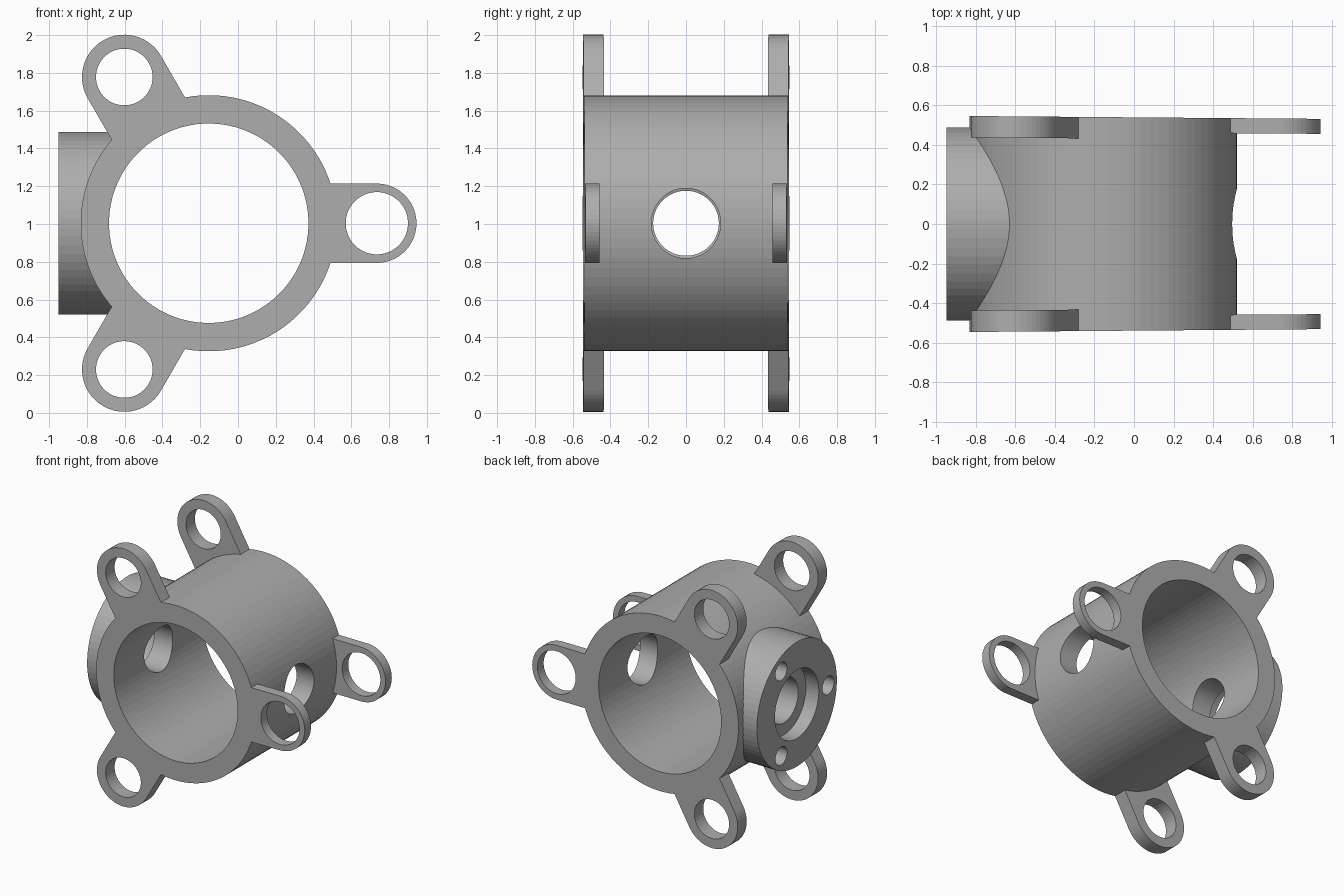
import bpy, bmesh, math
from math import cos, sin, pi
from mathutils import Matrix

cube = bpy.data.objects.get("Cube")
if cube:
    bpy.data.objects.remove(cube, do_unlink=True)

CX, CZ = -0.155, 1.004      # bore axis
HALF = 0.54                 # half length of the housing

grey = bpy.data.materials.new("machined_grey")
grey.use_nodes = True
colour = (0.42, 0.42, 0.42, 1)
grey.diffuse_color = colour
grey.node_tree.nodes["Principled BSDF"].inputs["Base Color"].default_value = colour


def prism(name, profile, y0, y1):
    """Extrude an (x, z) profile along y."""
    bm = bmesh.new()
    face = bm.faces.new([bm.verts.new((x, y0, z)) for x, z in profile])
    ext = bmesh.ops.extrude_face_region(bm, geom=[face])
    for v in ext["geom"]:
        if isinstance(v, bmesh.types.BMVert):
            v.co.y = y1
    bmesh.ops.recalc_face_normals(bm, faces=bm.faces)
    mesh = bpy.data.meshes.new(name)
    bm.to_mesh(mesh)
    bm.free()
    mesh.materials.append(grey)
    ob = bpy.data.objects.new(name, mesh)
    bpy.context.collection.objects.link(ob)
    return ob


def circle(x, z, r, n=64):
    return [(x + r * cos(2 * pi * (i + 0.5) / n), z + r * sin(2 * pi * (i + 0.5) / n))
            for i in range(n)]


def x_cylinder(name, y, z, r, x0, x1, n=64):
    """Cylinder along x, made as a y prism and turned."""
    ob = prism(name, circle(y, z, r, n), -x1, -x0)
    ob.data.transform(Matrix.Rotation(-pi / 2, 4, "Z"))
    # the turn maps (x, y) to (y, -x)
    ob.data.transform(Matrix.Diagonal((-1, -1, 1, 1)))
    return ob


def combine(target, other, operation):
    mod = target.modifiers.new("combine", "BOOLEAN")
    mod.operation = operation
    mod.solver = "EXACT"
    mod.object = other
    bpy.context.view_layer.objects.active = target
    bpy.ops.object.modifier_apply(modifier=mod.name)
    bpy.data.objects.remove(other, do_unlink=True)


def lug(angle, dist, r, hole, y0, y1):
    """Round-ended ear with an eye, pointing out from the bore axis."""
    outline = [(0.6, -r)]
    outline += [(dist + r * cos(a), r * sin(a))
                for a in (pi * (i / 28 - 0.5) for i in range(29))]
    outline += [(0.6, r)]
    c, s = cos(angle), sin(angle)
    turned = [(CX + u * c - v * s, CZ + u * s + v * c) for u, v in outline]
    ear = prism("lug", turned, y0, y1)
    eye = prism("eye", circle(CX + dist * c, CZ + dist * s, hole, 40), y0 - 0.1, y1 + 0.1)
    combine(ear, eye, "DIFFERENCE")
    return ear


# Main cylinder and side boss
housing = prism("lugged_housing", circle(CX, CZ, 0.678, 80), -HALF, HALF)
combine(housing, x_cylinder("boss", 0, CZ, 0.483, -0.95, -0.36), "UNION")

# Three lugs at each end; the +x pair is thinner with a larger eye
for angle, dist, r, hole, thick in ((0, 0.89, 0.21, 0.165, 0.077),
                                    (2 * pi / 3, 0.894, 0.224, 0.15, 0.108),
                                    (-2 * pi / 3, 0.894, 0.224, 0.15, 0.108)):
    for y0 in (-HALF, HALF - thick):
        combine(housing, lug(angle, dist, r, hole, y0, y0 + thick), "UNION")

# Main bore, cross holes, counterbore and three fixing holes
combine(housing, prism("bore", circle(CX, CZ, 0.528, 80), -1, 1), "DIFFERENCE")
combine(housing, x_cylinder("side_hole", 0, CZ, 0.185, 0, 0.7), "DIFFERENCE")
combine(housing, x_cylinder("boss_hole", 0, CZ, 0.172, -1.2, -0.3), "DIFFERENCE")
combine(housing, x_cylinder("counterbore", 0, CZ, 0.265, -1.2, -0.84), "DIFFERENCE")
for k in range(3):
    a = pi + k * 2 * pi / 3
    combine(housing, x_cylinder("fixing_hole", 0.378 * cos(a), CZ + 0.378 * sin(a),
                                0.07, -1.2, -0.8, 24), "DIFFERENCE")

# Slight taper in length toward +x
for v in housing.data.vertices:
    v.co.y *= 1 - 0.015 * v.co.x
